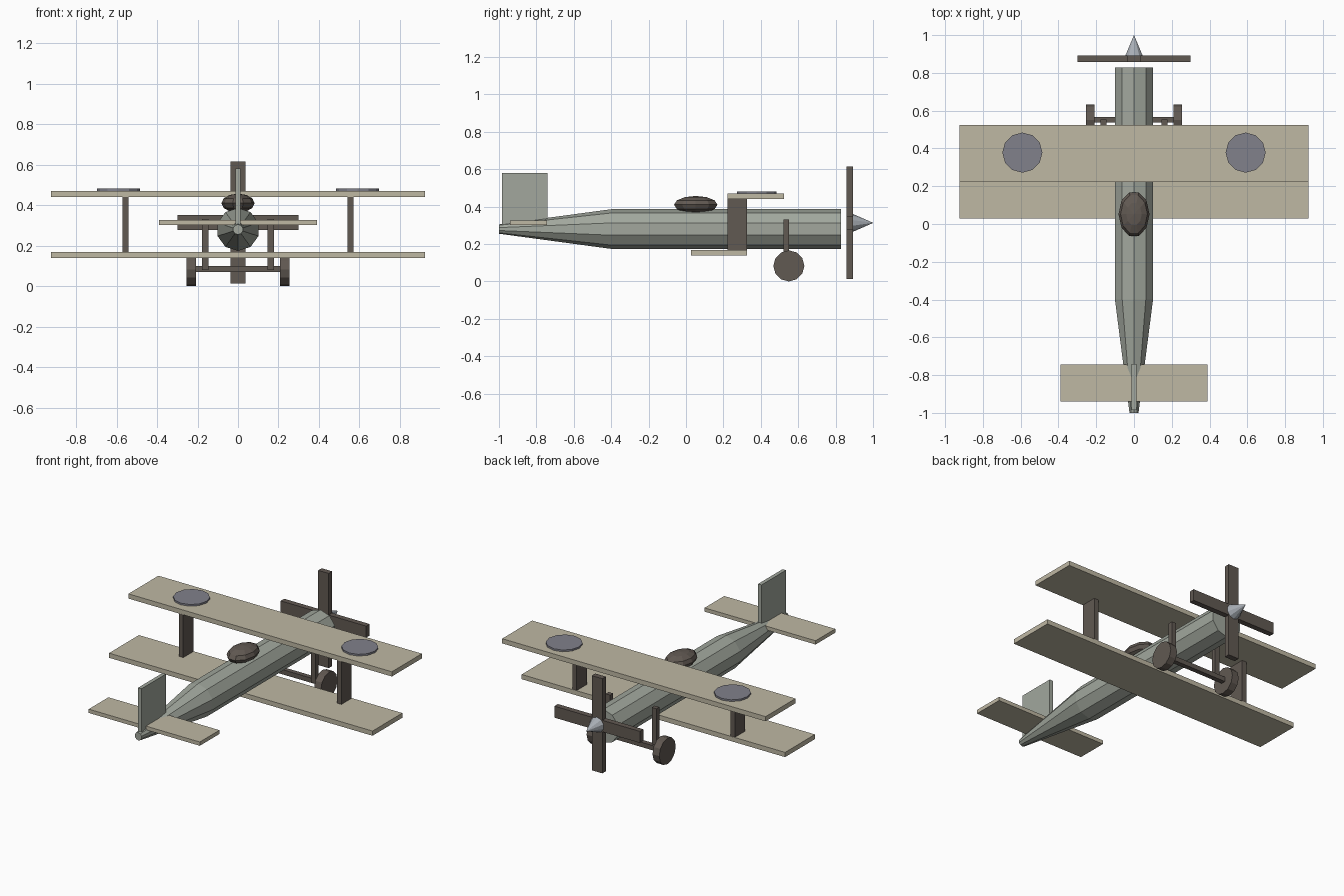
import bpy, bmesh
from math import sin, cos, pi
from mathutils import Vector

if "Cube" in bpy.data.objects:
    bpy.data.objects.remove(bpy.data.objects["Cube"])


def paint(name, rgb):
    m = bpy.data.materials.new(name)
    m.diffuse_color = (*rgb, 1)
    m.use_nodes = True
    m.node_tree.nodes["Principled BSDF"].inputs["Base Color"].default_value = m.diffuse_color
    return m


GREY_GREEN = paint("grey_green", (0.36, 0.39, 0.34))
CANVAS = paint("canvas", (0.52, 0.48, 0.37))
DARK = paint("dark_wood", (0.12, 0.10, 0.085))
DISC = paint("disc_grey", (0.22, 0.22, 0.26))
STEEL = paint("steel", (0.40, 0.43, 0.47))


def finish(name, bm, mat):
    bmesh.ops.recalc_face_normals(bm, faces=bm.faces)
    me = bpy.data.meshes.new(name)
    bm.to_mesh(me)
    bm.free()
    ob = bpy.data.objects.new(name, me)
    ob.data.materials.append(mat)
    bpy.context.collection.objects.link(ob)
    return ob


def box(name, mat, x, y, z):
    """Box from (low, high) ranges."""
    bm = bmesh.new()
    for v in bmesh.ops.create_cube(bm, size=1)["verts"]:
        v.co = [lo + (c + 0.5) * (hi - lo) for c, (lo, hi) in zip(v.co, (x, y, z))]
    return finish(name, bm, mat)


def loft(name, mat, axis, centre, stations, sides):
    """Straight faceted body: stations are (position on axis, radius)."""
    u, w = {"x": ((0, 1, 0), (0, 0, 1)), "y": ((1, 0, 0), (0, 0, 1)),
            "z": ((1, 0, 0), (0, 1, 0))}[axis]
    u, w = Vector(u), Vector(w)
    d = Vector((axis == "x", axis == "y", axis == "z"))
    bm = bmesh.new()
    rings = []
    for t, r in stations:
        angles = [pi / 2 + 2 * pi * i / sides for i in range(sides)]
        rings.append([bm.verts.new(Vector(centre) + d * t + r * (u * cos(a) + w * sin(a)))
                      for a in angles])
    for a, b in zip(rings, rings[1:]):
        for i in range(sides):
            j = (i + 1) % sides
            bm.faces.new((a[i], a[j], b[j], b[i]))
    bm.faces.new(rings[0])
    bm.faces.new(rings[-1])
    bmesh.ops.remove_doubles(bm, verts=bm.verts, dist=1e-5)
    return finish(name, bm, mat)


# Fuselage and tail
loft("fuselage", GREY_GREEN, "y", (0, 0, 0.28),
     [(-1, 0.025), (-0.4, 0.106), (0.828, 0.106)], 10)
box("tailplane", CANVAS, (-0.39, 0.39), (-0.94, -0.743), (0.302, 0.326))
box("tail_fin", GREY_GREEN, (-0.012, 0.012), (-0.985, -0.74), (0.285, 0.58))

# Wings
box("upper_wing", CANVAS, (-0.925, 0.925), (0.222, 0.523), (0.441, 0.471))
box("lower_wing", CANVAS, (-0.925, 0.925), (0.028, 0.327), (0.139, 0.169))

# Cockpit dome
bm = bmesh.new()
bmesh.ops.create_uvsphere(bm, u_segments=10, v_segments=6, radius=1)
for v in bm.verts:
    v.co = (v.co.y * 0.082, 0.052 + v.co.x * 0.122, 0.41 + v.co.z * 0.047)
finish("cockpit_dome", bm, DARK)

# Propeller
box("propeller_blade_vertical", DARK, (-0.037, 0.037), (0.857, 0.892), (0.014, 0.615))
box("propeller_blade_horizontal", DARK, (-0.3, 0.3), (0.857, 0.892), (0.278, 0.351))
loft("spinner", STEEL, "y", (0, 0, 0.313), [(0.885, 0.051), (1.0, 0.0005)], 10)

# Parts repeated on both sides
for side, s in (("left", -1), ("right", 1)):
    def span(a, b):
        return tuple(sorted((s * a, s * b)))
    box(side + "_wing_strut", DARK, span(0.54, 0.571), (0.222, 0.325), (0.165, 0.445))
    loft(side + "_wing_disc", DISC, "z", (s * 0.591, 0.378, 0),
         [(0.465, 0.106), (0.482, 0.106)], 12)
    box(side + "_gear_strut", DARK, span(0.146, 0.178), (0.522, 0.552), (0.08, 0.332))
    loft(side + "_wheel", DARK, "x", (0, 0.55, 0.083),
         [(s * 0.208, 0.083), (s * 0.255, 0.083)], 12)

# Axle
box("axle", DARK, (-0.21, 0.21), (0.537, 0.567), (0.07, 0.1))
